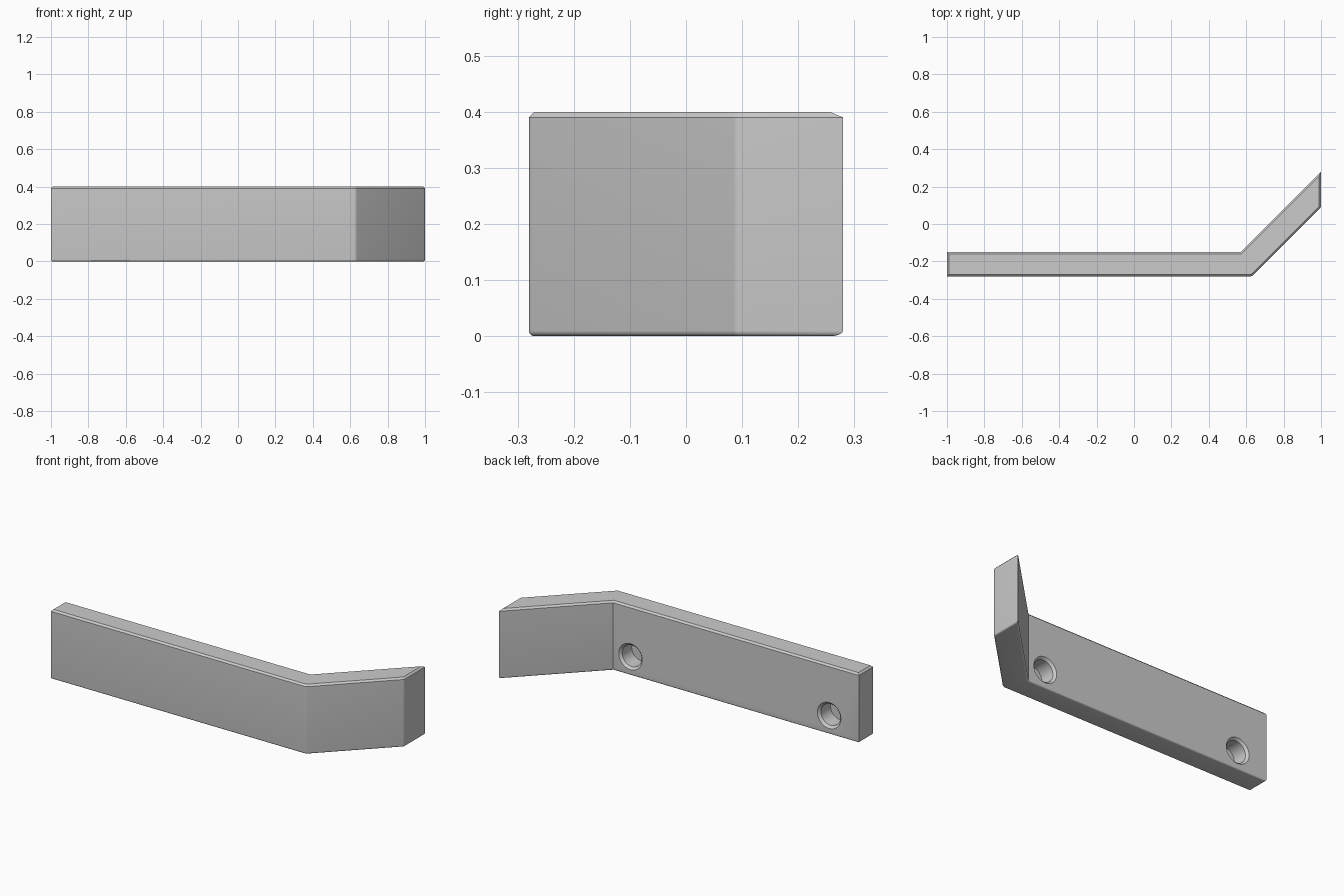
import bpy, bmesh, math
from mathutils import Vector, Matrix

cube = bpy.data.objects.get("Cube")
if cube:
    bpy.data.objects.remove(cube, do_unlink=True)

HEIGHT, EDGE = 0.4, 0.01
BACK = -0.15

grey = bpy.data.materials.new("plain_grey")
grey.use_nodes = True
colour = (0.6, 0.6, 0.6, 1)
grey.diffuse_color = colour
grey.node_tree.nodes["Principled BSDF"].inputs["Base Color"].default_value = colour


def make_object(name, bm):
    bmesh.ops.recalc_face_normals(bm, faces=bm.faces)
    mesh = bpy.data.meshes.new(name)
    bm.to_mesh(mesh)
    bm.free()
    mesh.materials.append(grey)
    obj = bpy.data.objects.new(name, mesh)
    bpy.context.collection.objects.link(obj)
    return obj


def skin(bm, rings):
    """Join matching rings of points into a closed solid."""
    loops = [[bm.verts.new(p) for p in ring] for ring in rings]
    n = len(loops[0])
    for a, b in zip(loops, loops[1:]):
        for i in range(n):
            j = (i + 1) % n
            bm.faces.new((a[i], a[j], b[j], b[i]))
    bm.faces.new(loops[0][::-1])
    bm.faces.new(loops[-1])


def inset(points, d):
    """Mitred inward offset of a counter-clockwise outline."""
    result = []
    for i, p in enumerate(points):
        a = (p - points[i - 1]).normalized()
        b = (points[(i + 1) % len(points)] - p).normalized()
        na, nb = Vector((-a.y, a.x)), Vector((-b.y, b.x))
        result.append(p + (na + nb) * d / (1 + na.dot(nb)))
    return result


def soften(before, corner, after, setback=0.008, steps=4):
    """Small rounded corner."""
    p = corner + (before - corner).normalized() * setback
    q = corner + (after - corner).normalized() * setback
    return [p.lerp(corner, t).lerp(corner.lerp(q, t), t)
            for t in (k / steps for k in range(steps + 1))]


# Bent bar outline, seen from above
start, bend, tip_front, tip_back, inner, end = [Vector(p) for p in (
    (-1, -0.28), (0.63, -0.28), (1, 0.09), (1, 0.28), (0.57, BACK), (-1, BACK))]
outline = [start, *soften(start, bend, tip_front),
           *soften(bend, tip_front, tip_back), tip_back, inner, end]

# Rounded lower rim, straight walls, chamfered upper rim
levels = []
for k in range(6):
    a = math.pi / 2 * k / 5
    levels.append((EDGE * (1 - math.sin(a)), EDGE * (1 - math.cos(a))))
levels += [(0, HEIGHT - EDGE), (EDGE, HEIGHT)]
bm = bmesh.new()
skin(bm, [[(p.x, p.y, z) for p in inset(outline, d)] for d, z in levels])
bar = make_object("bent_bar", bm)

# Blind screw holes with a countersunk mouth, cut from the back
bm = bmesh.new()
for x in (-0.81, 0.46):
    rings = []
    for radius, y in ((0.085, BACK + 0.01), (0.062, BACK - 0.013), (0.062, BACK - 0.1)):
        rings.append([(x + radius * math.cos(a), y, 0.108 + radius * math.sin(a))
                      for a in (math.tau * k / 40 for k in range(40))])
    skin(bm, rings)
cutter = make_object("hole_cutter", bm)
cutter.hide_render = True

cut = bar.modifiers.new("screw_holes", 'BOOLEAN')
cut.operation = 'DIFFERENCE'
cut.solver = 'EXACT'
cut.object = cutter
bpy.ops.object.select_all(action='DESELECT')
bar.select_set(True)
bpy.context.view_layer.objects.active = bar
bpy.ops.object.modifier_apply(modifier=cut.name)
bpy.data.objects.remove(cutter, do_unlink=True)
bpy.ops.object.shade_smooth_by_angle(angle=math.radians(25))
